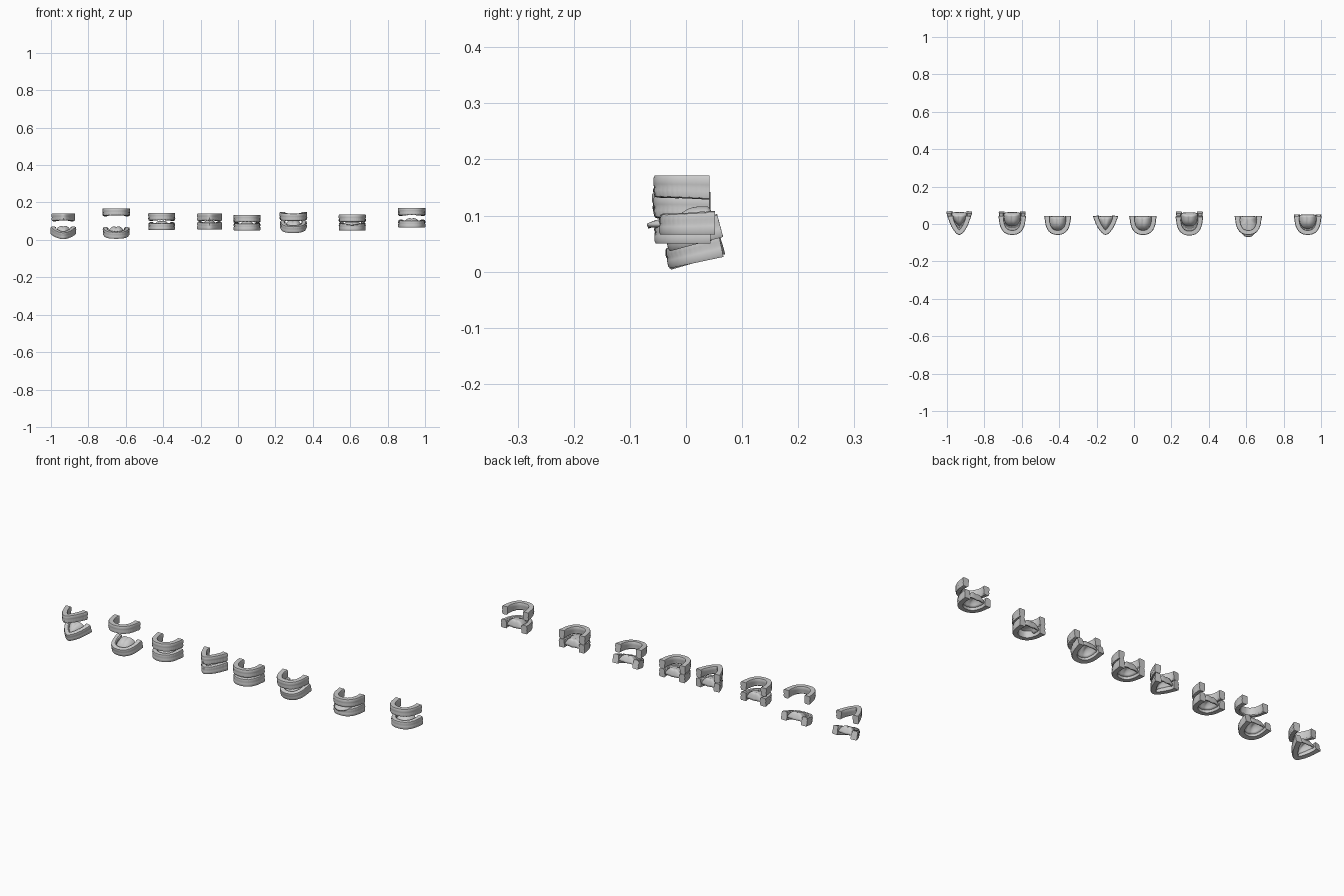
import bpy, bmesh, math
from mathutils import Matrix

if "Cube" in bpy.data.objects:
    bpy.data.objects.remove(bpy.data.objects["Cube"])

def spow(v, p):
    return math.copysign(abs(v) ** p, v)

def finish(bm, name, mat):
    bmesh.ops.recalc_face_normals(bm, faces=bm.faces)
    bm.transform(mat)
    me = bpy.data.meshes.new(name)
    bm.to_mesh(me)
    bm.free()
    ob = bpy.data.objects.new(name, me)
    bpy.context.collection.objects.link(ob)
    bpy.context.view_layer.objects.active = ob
    for o in bpy.context.selected_objects:
        o.select_set(False)
    ob.select_set(True)
    bpy.ops.object.shade_smooth_by_angle(angle=math.radians(40))
    return ob

# cross-section: (sideways offset, height from gum 0 to biting edge 1, tooth bumpiness)
SECTION = [(.0115, 0, 0), (.0135, .12, 0), (.0135, .38, 0), (.0115, .52, .5),
           (.0130, .66, 1), (.0105, .95, 1), (.007, 1, 0),
           (-.006, 1, 0), (-.0095, .9, 1), (-.0105, .6, .5), (-.0125, .4, 0),
           (-.0125, .1, 0), (-.0105, 0, 0)]

def arch(name, half_w, length, e, height, mat, upper):
    """Horseshoe of gum and teeth swept along a superellipse."""
    w, l, n = half_w - .0135, length - .0135, 84
    fine = []
    for i in range(801):
        t = math.pi * i / 800
        fine.append((-w * spow(math.cos(t), 2 / e),
                     length / 2 - l * spow(max(math.sin(t), 0), 2 / e)))
    # resample evenly along the curve
    acc = [0]
    for a, b in zip(fine, fine[1:]):
        acc.append(acc[-1] + math.dist(a, b))
    path, j = [], 0
    for i in range(n + 1):
        d = acc[-1] * i / n
        while j < 799 and acc[j + 1] < d:
            j += 1
        f = (d - acc[j]) / max(acc[j + 1] - acc[j], 1e-9)
        path.append([fine[j][k] + (fine[j + 1][k] - fine[j][k]) * f for k in (0, 1)])
    bm = bmesh.new()
    rings = []
    for i, (x, y) in enumerate(path):
        a, b = path[max(i - 2, 0)], path[min(i + 2, n)]
        tx, ty = b[0] - a[0], b[1] - a[1]
        q = math.hypot(tx, ty)
        nx, ny = ty / q, -tx / q
        u = abs(2 * i / n - 1)
        bump = .0022 * (abs(math.sin(math.pi * 14 * i / n)) - .6)
        flare = 1 + .22 * max(0, (u - .82) / .18)
        h = height * (.92 + .1 * u * u) + .5 * bump
        if not upper:
            h = height * (.88 + .14 * u * u) + .5 * bump
        ring = []
        for off, z, k in SECTION:
            d = off * flare + math.copysign(bump * k, off)
            zz = height - h * z if upper else h * z
            ring.append(bm.verts.new((x - nx * d if nx * x + ny * (y - .02) < 0 else x + nx * d,
                                      y - ny * d if nx * x + ny * (y - .02) < 0 else y + ny * d, zz)))
        rings.append(ring)
    m = len(SECTION)
    for a, b in zip(rings, rings[1:]):
        for k in range(m):
            bm.faces.new((a[k], a[(k + 1) % m], b[(k + 1) % m], b[k]))
    bm.faces.new(rings[0])
    bm.faces.new(rings[-1])
    return finish(bm, name, mat)

def tongue(name, half_w, length, e, mat, poke):
    """Domed hollow shell filling the lower arch."""
    bm = bmesh.new()
    wi, yc = half_w - .022, length / 2 - .018
    front = length - .018 - .021 + poke
    seg, rn = 40, 10

    def point(r, p):
        c, s = math.cos(p), math.sin(p)
        if s < 0:
            x, y = wi * spow(c, 2 / e), front * spow(s, 2 / e)
        else:
            x, y = wi * spow(c, .6), .018 * spow(s, .6)
        x, y = x * r, y * r
        low = .036 if poke and s < -.3 else .016
        z = low + (.051 - low) * (1 - r ** 3)
        z -= .004 * math.exp(-(x / .006) ** 2) * (1 - r * r * .5)
        return x, yc + y, z

    rings = [[bm.verts.new(point(r / rn, 2 * math.pi * i / seg)) for i in range(seg)]
             for r in range(1, rn + 1)]
    top = bm.verts.new((0, yc, .047))
    for i in range(seg):
        k = (i + 1) % seg
        bm.faces.new((top, rings[0][i], rings[0][k]))
        for a, b in zip(rings, rings[1:]):
            bm.faces.new((a[i], b[i], b[k], a[k]))
    ob = finish(bm, name, mat)
    sol = ob.modifiers.new("thickness", 'SOLIDIFY')
    sol.thickness, sol.offset = .008, -1

def place(x, y, z, tilt):
    return Matrix.Translation((x, y, z)) @ Matrix.Rotation(math.radians(tilt), 4, 'X')

# per set: x, upper half width, lower half width, arch roundness,
# upper base z, upper tilt, lower y, lower z, lower tilt, tongue poke
SETS = [
    (-.934, .060, .066, 1.4, .100, 0, .020, .017, 16, 0),
    (-.651, .071, .069, 2.5, .127, 0, .018, .016, 12, 0),
    (-.408, .069, .068, 2.5, .102, 0, -.006, .052, 0, 0),
    (-.152, .064, .064, 1.4, .100, 0, -.006, .055, 0, 0),
    (.048, .070, .069, 2.5, .092, 0, -.006, .050, 0, 0),
    (.296, .071, .069, 2.5, .102, 5, .018, .049, 15, 0),
    (.611, .070, .069, 2.5, .093, 0, -.006, .050, 0, .035),
    (.929, .071, .070, 2.5, .129, 0, .002, .066, 0, 0),
]
for i, (x, wu, wl, e, zu, tu, yl, zl, tl, poke) in enumerate(SETS, 1):
    arch(f"upper_teeth_{i}", wu, .100, e, .042, place(x, -.008, zu, tu), True)
    low = place(x, yl, zl, tl)
    arch(f"lower_teeth_{i}", wl, .100, e, .042, low, False)
    tongue(f"tongue_{i}", wl, .100, e, low, poke)
